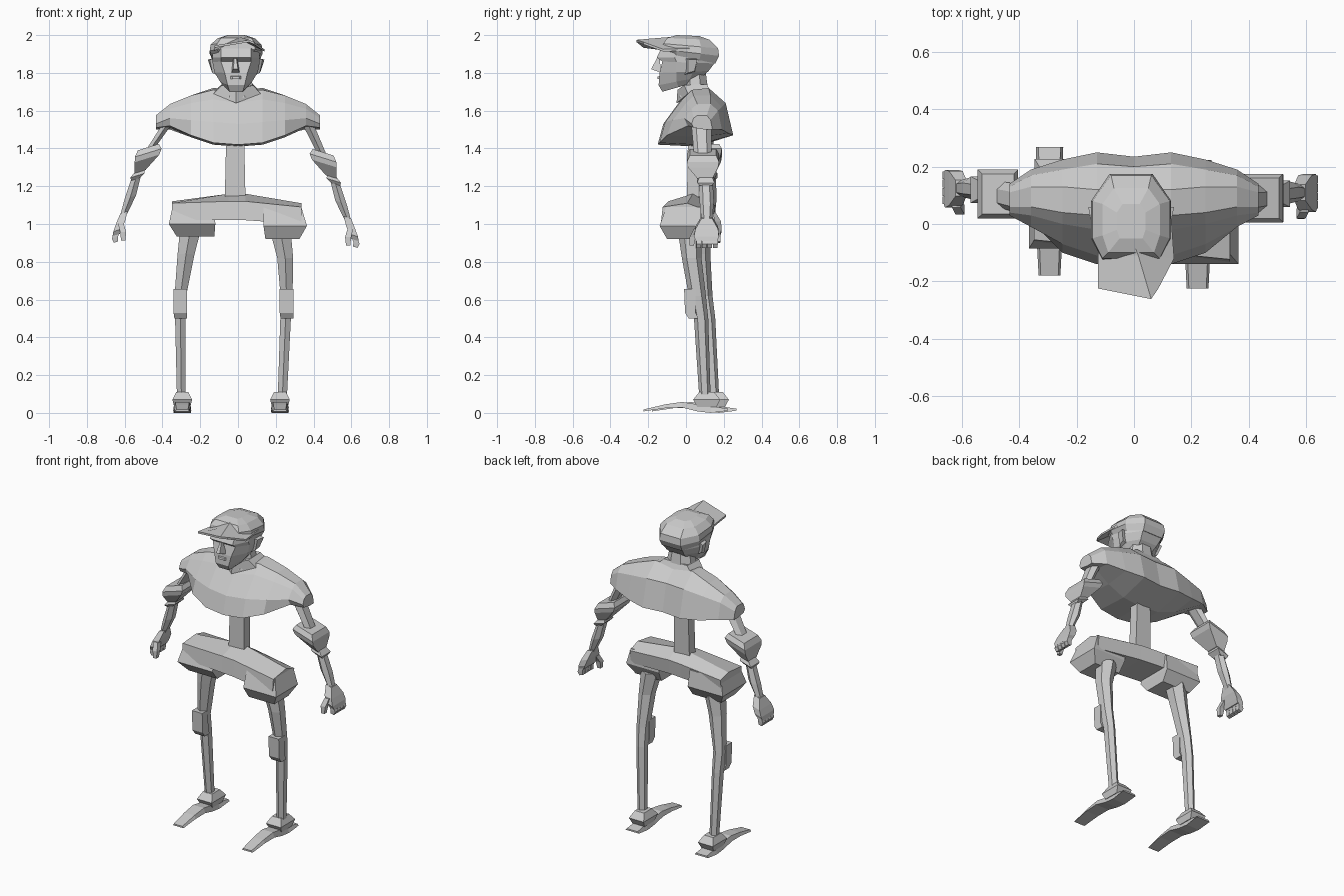
import bpy, bmesh, math
from mathutils import Vector

grey = bpy.data.materials.new("plain_grey")
grey.diffuse_color = (0.6, 0.6, 0.6, 1)


def make(name, rings):
    """Skin a list of equal-length point rings and cap both ends."""
    bm = bmesh.new()
    vs = [[bm.verts.new(p) for p in r] for r in rings]
    n = len(vs[0])
    for a, b in zip(vs, vs[1:]):
        for i in range(n):
            bm.faces.new((a[i], a[(i + 1) % n], b[(i + 1) % n], b[i]))
    bm.faces.new(vs[0][::-1])
    bm.faces.new(vs[-1])
    bmesh.ops.recalc_face_normals(bm, faces=bm.faces)
    me = bpy.data.meshes.new(name)
    bm.to_mesh(me)
    bm.free()
    me.materials.append(grey)
    ob = bpy.data.objects.new(name, me)
    bpy.context.collection.objects.link(ob)
    return ob


def limb(name, secs, sides=4, tilt=0.0):
    """Sections (x, y, z, half width, half depth), tilted about y."""
    rings = []
    for x, y, z, w, d in secs:
        r = []
        for i in range(sides):
            a = 2 * math.pi * (i + 0.5) / sides
            k = math.sqrt(2) if sides == 4 else 1.08
            u = w * k * math.cos(a)
            r.append(Vector((x + u * math.cos(tilt), y + d * k * math.sin(a), z + u * math.sin(tilt))))
        rings.append(r)
    return make(name, rings)


# chest and shoulders: (y, z) sections from the middle outward, mirrored
chest = [
    (0, [(-.15, 1.42), (-.12, 1.53), (-.04, 1.64), (.02, 1.70), (.12, 1.71), (.20, 1.64), (.235, 1.47), (.06, 1.41)]),
    (.13, [(-.14, 1.43), (-.11, 1.54), (-.02, 1.66), (.03, 1.71), (.12, 1.72), (.21, 1.64), (.25, 1.47), (.06, 1.42)]),
    (.25, [(-.10, 1.47), (-.07, 1.55), (0, 1.64), (.04, 1.68), (.13, 1.68), (.19, 1.62), (.225, 1.48), (.07, 1.46)]),
    (.36, [(.01, 1.52), (-.01, 1.56), (.03, 1.61), (.06, 1.635), (.13, 1.635), (.17, 1.60), (.19, 1.50), (.09, 1.51)]),
    (.435, [(.04, 1.51), (.03, 1.53), (.04, 1.56), (.06, 1.575), (.11, 1.575), (.13, 1.55), (.14, 1.50), (.1, 1.50)]),
]
half = [[(x, y, z) for y, z in s] for x, s in chest]
make("chest", [[(-x, y, z) for x, y, z in r] for r in half[:0:-1]] + half)

# spine
limb("spine", [(-.015, .035, 1.12, .055, .03), (-.015, .04, 1.44, .048, .03)])

# pelvis girdle, with the right hip a little forward
girdle = []
for x, top, apex, bot in ((-.35, 1.11, 1.12, 1.02), (-.05, 1.12, 1.16, 1.02),
                          (.04, 1.12, 1.16, 1.02), (.335, 1.09, 1.11, 1.0)):
    s = -.07 * x / .35 * .5
    girdle.append([(x, s - .09, top), (x, s + .04, apex), (x, s + .12, top - .01),
                   (x, s + .11, bot), (x, s - .10, bot)])
make("pelvis", girdle)
limb("left_hip", [(-.225, .04, .935, .10, .07), (-.243, .035, 1.0, .123, .12), (-.235, .045, 1.1, .11, .095)])
limb("right_hip", [(.235, -.03, .92, .09, .07), (.25, -.03, .99, .115, .11), (.235, -.015, 1.09, .10, .09)])


# legs and feet
def leg(side, path, fx, fy):
    limb(side + "_leg", path, 6)
    kx, ky, kz = path[2][0], path[2][1], path[2][2]
    limb(side + "_knee_plate", [(kx + .002, ky - .02, .50, .034, .025), (kx, ky - .037, .53, .036, .028),
                                (kx, ky - .04, .655, .036, .03)])
    limb(side + "_ankle", [(fx, fy + .11, .03, .042, .05), (fx, fy + .11, .07, .052, .072),
                           (fx, fy + .11, .11, .032, .04)])
    # foot sole: (y, half width, top z, bottom z)
    rings = []
    for y, w, t, b in ((-.225, .038, .018, .008), (-.11, .044, .045, .025), (-.02, .047, .058, .028),
                       (.06, .045, .045, .008), (.13, .045, .036, .0), (.223, .048, .022, .012)):
        rings.append([(fx - w, y + fy, b), (fx + w, y + fy, b), (fx + w * .8, y + fy, t), (fx - w * .8, y + fy, t)])
    make(side + "_foot", rings)


leg("left", [(-.25, .07, .98, .06, .06), (-.275, .075, .84, .048, .05), (-.305, .095, .62, .033, .042),
             (-.305, .115, .5, .03, .037), (-.30, .145, .09, .025, .028)], -.295, .045)
leg("right", [(.225, .02, .96, .058, .058), (.25, .03, .82, .045, .048), (.257, .06, .62, .034, .042),
              (.252, .08, .5, .03, .035), (.235, .1, .09, .026, .028)], .222, 0)


# arms and hands; s is the side sign, dx, dy and dz shift the lower arm
def arm(side, s, dx, dy, dz):
    def sec(rows):
        return [(s * (x + dx), y + dy, z + dz, w, d) for x, y, z, w, d in rows]
    t = s * -.3
    limb(side + "_upper_arm", [(s * .36, .08, 1.55, .05, .05)] + sec([(.46, .09, 1.36, .036, .042)]), 6, s * -.5)
    limb(side + "_elbow_guard", sec([(.455, .09, 1.395, .058, .07), (.455, .09, 1.365, .074, .085),
                                     (.462, .09, 1.335, .068, .08), (.498, .10, 1.265, .03, .04)]), 4, t)
    limb(side + "_cuff", sec([(.502, .105, 1.27, .026, .034), (.512, .105, 1.245, .04, .046),
                              (.522, .105, 1.225, .024, .032)]), 4, t)
    limb(side + "_forearm", sec([(.518, .105, 1.24, .028, .034), (.55, .11, 1.13, .034, .035),
                                 (.588, .11, 1.03, .02, .026)]), 6, t)
    limb(side + "_palm", sec([(.584, .11, 1.05, .02, .028), (.602, .11, .995, .025, .06),
                              (.617, .108, .955, .024, .066), (.625, .11, .93, .02, .056)]), 4, t)
    for i in range(4):
        y = .068 + i * .029
        limb("%s_finger_%d" % (side, i + 1), sec([(.62, y, .95, .018, .0135), (.632, y, .915, .017, .0135),
                                                 (.626, y, .892, .012, .011)]), 4, t)
    limb(side + "_thumb", sec([(.60, .06, .99, .015, .018), (.588, .035, .945, .016, .016),
                               (.588, .03, .90, .011, .012)]), 4)


arm("left", -1, .02, .015, .012)
arm("right", 1, -.005, 0, -.015)

# neck and collar
limb("neck", [(-.005, .05, 1.67, .10, .085), (-.005, .05, 1.725, .085, .065), (-.005, .045, 1.80, .07, .06)], 8)
make("collar", [[(-.13, .01, 1.69), (-.01, -.05, 1.64), (.12, .01, 1.69), (.12, .13, 1.70), (-.13, .13, 1.70)],
                [(-.085, -.01, 1.735), (-.01, -.045, 1.71), (.08, -.01, 1.735), (.08, .11, 1.74), (-.085, .11, 1.74)]])


def skull(yf, wf, ws, y1, y2, yb, wb, zf, zb):
    """Eight-point head ring that slopes from zf at the front to zb at the back."""
    pts = [(-wf, yf), (wf, yf), (ws, y1), (ws, y2), (wb, yb), (-wb, yb), (-ws, y2), (-ws, y1)]
    return [(x - .01, y, zf + (zb - zf) * (y - yf) / (yb - yf)) for x, y in pts]


# head
make("head", [
    skull(-.125, .035, .06, -.04, .0, .05, .04, 1.70, 1.75),
    skull(-.145, .045, .085, -.05, .02, .085, .05, 1.735, 1.78),
    skull(-.14, .06, .115, -.05, .04, .12, .06, 1.80, 1.81),
    skull(-.125, .08, .125, -.05, .06, .15, .07, 1.86, 1.85),
    skull(-.155, .08, .125, -.06, .06, .155, .07, 1.882, 1.88),
    skull(-.13, .08, .125, -.06, .06, .155, .07, 1.93, 1.92)])
make("nose", [[(-.035, -.13, 1.80), (.01, -.13, 1.80), (-.005, -.14, 1.875), (-.025, -.14, 1.875)],
              [(-.025, -.185, 1.82), (.0, -.185, 1.82), (-.008, -.155, 1.875), (-.02, -.155, 1.875)]])
make("lips", [[(-.045, -.135, 1.765), (.022, -.135, 1.765), (.022, -.135, 1.785), (-.045, -.135, 1.785)],
              [(-.03, -.152, 1.768), (.008, -.152, 1.768), (.008, -.15, 1.78), (-.03, -.15, 1.78)]])
for name, s in (("left_ear", -1), ("right_ear", 1)):
    x = -.01
    make(name, [[(x + s * .105, -.01, 1.79), (x + s * .105, .045, 1.80), (x + s * .11, .05, 1.88), (x + s * .11, -.01, 1.88)],
                [(x + s * .125, .01, 1.80), (x + s * .13, .045, 1.81), (x + s * .15, .06, 1.87), (x + s * .14, .01, 1.87)]])

# cap crown
make("cap_crown", [
    skull(-.11, .09, .125, -.05, .07, .155, .07, 1.905, 1.85),
    skull(-.125, .10, .14, -.05, .08, .175, .075, 1.925, 1.89),
    skull(-.12, .10, .135, -.05, .08, .17, .07, 1.955, 1.93),
    skull(-.10, .08, .10, -.04, .07, .125, .06, 1.985, 1.975),
    skull(-.05, .04, .05, -.02, .04, .07, .03, 2.0, 1.995)])

# cap bill, a ridged sheet reaching forward to a point
bill = [[(-.135, .02, 1.93), (-.02, -.02, 1.995), (.13, .02, 1.93)],
        [(-.125, -.11, 1.93), (.015, -.11, 1.988), (.14, -.12, 1.925)],
        [(-.125, -.225, 1.945), (.06, -.262, 1.975), (.085, -.225, 1.963)]]
make("cap_bill", [r + [(x, y, z - .012) for x, y, z in r[::-1]] for r in bill])
